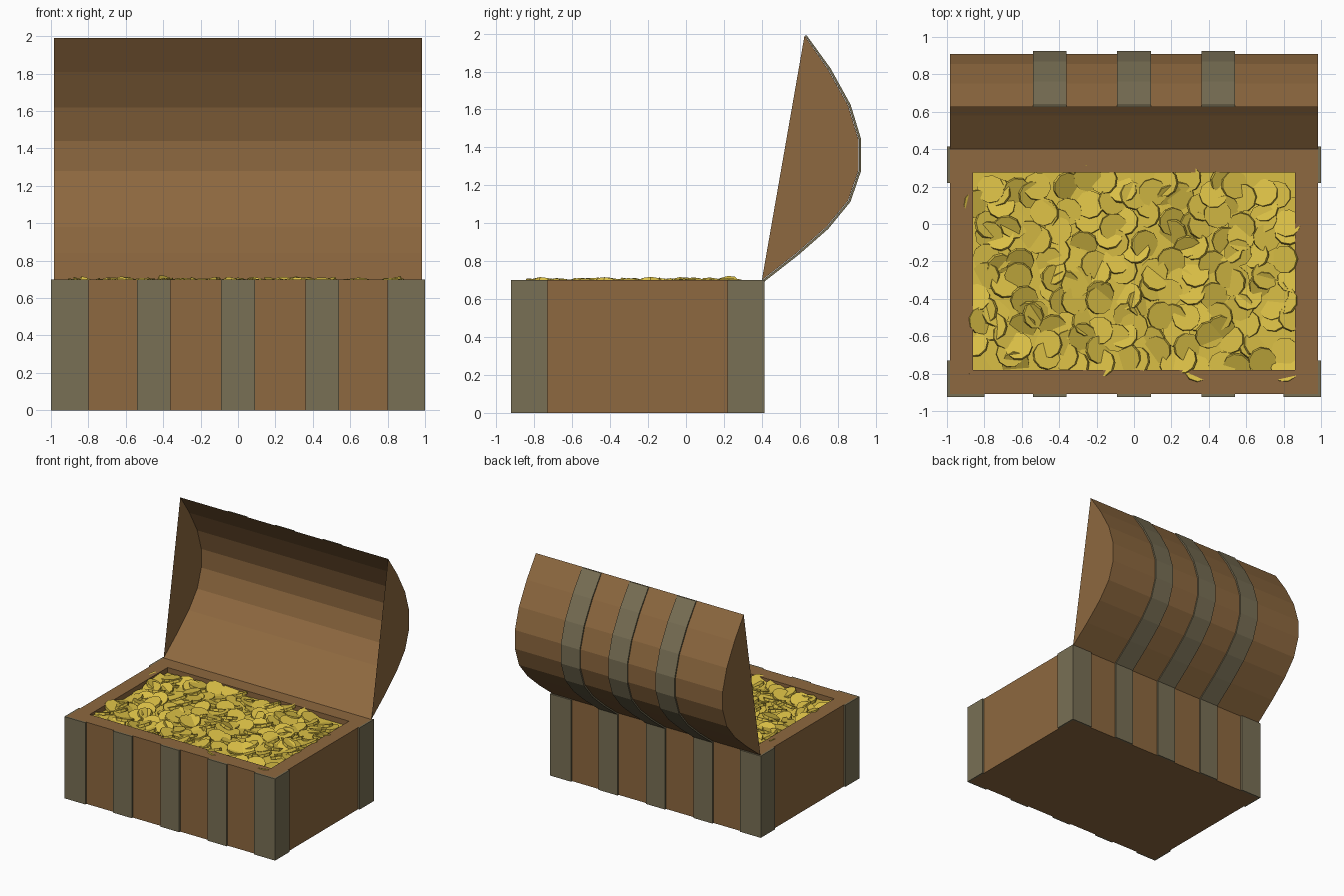
import bpy, bmesh, math, random
from mathutils import Matrix, Vector, Euler

if "Cube" in bpy.data.objects:
    bpy.data.objects.remove(bpy.data.objects["Cube"])

random.seed(7)


def material(name, rgb):
    m = bpy.data.materials.new(name)
    m.diffuse_color = (*rgb, 1)
    m.use_nodes = True
    m.node_tree.nodes["Principled BSDF"].inputs["Base Color"].default_value = m.diffuse_color
    return m


WOOD = material("wood", (0.27, 0.14, 0.05))
IRON = material("iron", (0.19, 0.16, 0.09))
GOLD = material("gold", (0.70, 0.52, 0.06))


def finish(name, bm, mat, fix=True):
    if fix:
        bmesh.ops.recalc_face_normals(bm, faces=bm.faces)
    me = bpy.data.meshes.new(name)
    bm.to_mesh(me)
    bm.free()
    me.materials.append(mat)
    ob = bpy.data.objects.new(name, me)
    bpy.context.collection.objects.link(ob)
    return ob


def prism(name, outline, z0, z1, mat):
    """Vertical prism from an xy outline."""
    bm = bmesh.new()
    f = bm.faces.new([bm.verts.new((x, y, z0)) for x, y in outline])
    up = bmesh.ops.extrude_face_region(bm, geom=[f])["geom"]
    bmesh.ops.translate(bm, vec=(0, 0, z1 - z0),
                        verts=[v for v in up if isinstance(v, bmesh.types.BMVert)])
    return finish(name, bm, mat)


def rect(x0, x1, y0, y1):
    return [(x0, y0), (x1, y0), (x1, y1), (x0, y1)]


W, Y0, Y1, H = 0.985, -0.91, 0.40, 0.70   # chest body
T = 0.014                                  # iron thickness
IX, IY0, IY1 = 0.86, -0.78, 0.275          # inside of the walls

# Chest body: box with a sunken opening
bm = bmesh.new()
rings = [[bm.verts.new((x, y, z)) for x, y in r] for r, z in (
    (rect(-W, W, Y0, Y1), 0), (rect(-W, W, Y0, Y1), H),
    (rect(-IX, IX, IY0, IY1), H), (rect(-IX, IX, IY0, IY1), 0.01))]
for a, b in zip(rings, rings[1:]):
    for i in range(4):
        j = (i + 1) % 4
        bm.faces.new((a[i], a[j], b[j], b[i]))
bm.faces.new(rings[0])
bm.faces.new(rings[-1])
finish("chest_body", bm, WOOD)

# L-shaped corner brackets
for sx, side in ((-1, "left"), (1, "right")):
    for y, sy, end in ((Y0, -1, "front"), (Y1, 1, "back")):
        L = [(0.80, T), (W + T, T), (W + T, -0.18), (W, -0.18), (W, 0), (0.80, 0)]
        prism(f"corner_bracket_{end}_{side}",
              [(sx * px, y + sy * py) for px, py in L], 0, H, IRON)

# Upright straps, front and back
STRAPS = (-0.45, 0, 0.45)
for i, x in enumerate(STRAPS):
    prism(f"front_strap_{i}", rect(x - 0.09, x + 0.09, Y0 - T, Y0), 0, H, IRON)
    prism(f"back_strap_{i}", rect(x - 0.09, x + 0.09, Y1, Y1 + T), 0, H, IRON)

# Open lid: thin faceted shell with end caps
ARC = [Vector(p) for p in ((0.40, 0.70), (0.58, 0.84), (0.74, 0.98), (0.855, 1.12),
                           (0.91, 1.28), (0.91, 1.44), (0.855, 1.62), (0.75, 1.81),
                           (0.625, 1.99))]


def offset(d):
    pts = []
    for i, p in enumerate(ARC):
        t = (ARC[min(i + 1, len(ARC) - 1)] - ARC[max(i - 1, 0)]).normalized()
        pts.append(p + d * Vector((t.y, -t.x)))
    pts[-1].y = ARC[-1].y
    return pts


bm = bmesh.new()
ends = [[bm.verts.new((x, p.x, p.y)) for p in ARC] for x in (-W, W)]
for i in range(len(ARC) - 1):
    bm.faces.new((ends[0][i], ends[0][i + 1], ends[1][i + 1], ends[1][i]))
for e in ends:
    bm.faces.new(e)
finish("lid", bm, WOOD)

# Curved straps over the lid
for k, x in enumerate(STRAPS):
    bm = bmesh.new()
    loop = [[bm.verts.new((px, p.x, p.y)) for p in offset(d)]
            for px, d in ((x - 0.09, 0.002), (x - 0.09, T), (x + 0.09, T), (x + 0.09, 0.002))]
    for a, b in zip(loop, loop[1:] + loop[:1]):
        for i in range(len(ARC) - 1):
            bm.faces.new((a[i], a[i + 1], b[i + 1], b[i]))
    for i in (0, -1):
        bm.faces.new([r[i] for r in loop])
    finish(f"lid_strap_{k}", bm, IRON)

# Gold filling and loose coins
prism("gold_fill", rect(-IX, IX, IY0, IY1), 0.012, 0.655, GOLD)
bm = bmesh.new()
NX, NY = 16, 11
for i in range(NX):
    for j in range(NY):
        x = -0.86 + 1.72 * (i + random.random()) / NX
        y = -0.78 + 1.03 * (j + random.random()) / NY
        rot = Euler((random.uniform(-0.42, 0.42), random.uniform(-0.42, 0.42),
                     random.uniform(0, math.tau))).to_matrix().to_4x4()
        c = bmesh.ops.create_cone(bm, cap_ends=True, segments=10, radius1=0.075,
                                  radius2=0.075, depth=0.022,
                                  matrix=Matrix.Translation((x, y, random.uniform(0.655, 0.675))) @ rot)
finish("coins", bm, GOLD, fix=False)
